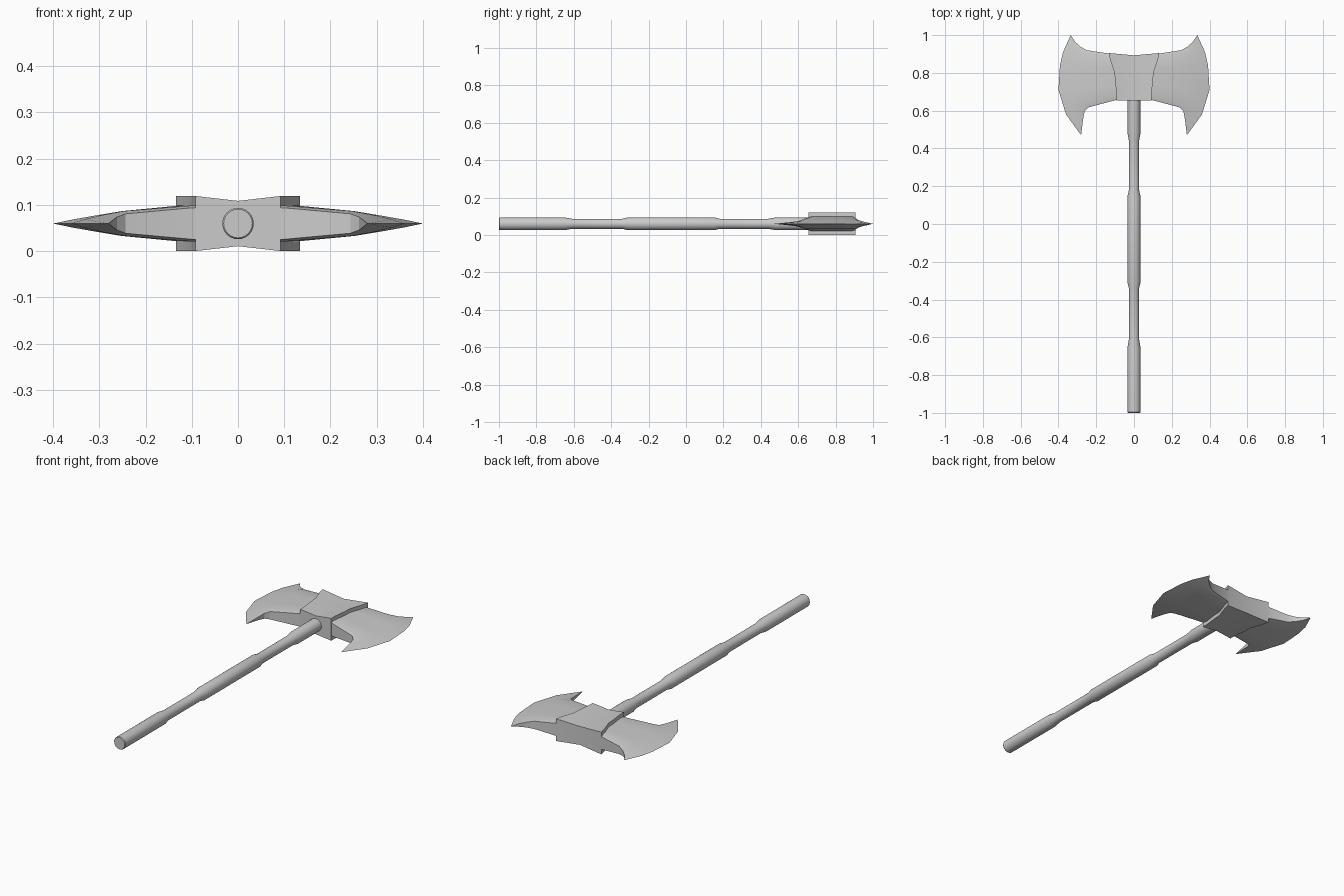
import bpy, bmesh, math

if "Cube" in bpy.data.objects:
    bpy.data.objects.remove(bpy.data.objects["Cube"])

Z = 0.0595  # mid-plane height of the whole axe


def finish(name, bm, mirror):
    mesh = bpy.data.meshes.new(name)
    bmesh.ops.remove_doubles(bm, verts=bm.verts, dist=1e-5)
    bm.to_mesh(mesh)
    bm.free()
    ob = bpy.data.objects.new(name, mesh)
    ob.location.z = Z
    bpy.context.collection.objects.link(ob)
    bpy.ops.object.select_all(action='DESELECT')
    ob.select_set(True)
    bpy.context.view_layer.objects.active = ob
    if mirror:
        m = ob.modifiers.new("Mirror", 'MIRROR')
        m.use_axis = (True, False, True)
        m.merge_threshold = 1e-4
        bpy.ops.object.modifier_apply(modifier="Mirror")
    bpy.ops.object.shade_smooth_by_angle(angle=math.radians(30))
    return ob


def quarter_shell(name, columns):
    """Columns run outwards in x, points run from top to bottom in y.
    Each column gets wall points on the mid-plane, then is mirrored in x and z."""
    bm = bmesh.new()
    grid = []
    for col in columns:
        pts = [(*col[0][:2], 0)] + col + [(*col[-1][:2], 0)]
        grid.append([bm.verts.new(p) for p in pts])
    for a, b in zip(grid, grid[1:]):
        for j in range(len(a) - 1):
            bm.faces.new((a[j], a[j + 1], b[j + 1], b[j]))
    return finish(name, bm, True)


# Twin blades: outline columns with (face half thickness, rim half thickness)
outlines = [
    (0.042, 0.036, [(0, .888), (0, .872), (0, .82), (0, .74), (0, .68), (0, .660)]),
    (0.039, 0.034, [(.13, .902), (.125, .886), (.11, .82), (.10, .74), (.10, .675), (.10, .655)]),
    (0.027, 0.021, [(.25, .920), (.25, .902), (.25, .83), (.25, .72), (.247, .64), (.243, .617)]),
    (0.018, 0.014, [(.285, .940), (.300, .905), (.305, .84), (.305, .72), (.295, .63), (.262, .597)]),
    (0.009, 0.008, [(.312, .965), (.342, .908), (.354, .84), (.356, .715), (.332, .60), (.270, .55)]),
    (0.0, 0.0, [(.335, 1.0), (.376, .91), (.392, .84), (.40, .71), (.36, .58), (.28, .47)]),
]
quarter_shell("blades", [
    [(x, y, rim if k in (0, 5) else face) for k, (x, y) in enumerate(pts)]
    for face, rim, pts in outlines])

# Collar: flared block around the middle of the head
edge = [(.134, .905, .893), (.125, .865, .86), (.103, .80, .80),
        (.100, .75, .75), (.092, .69, .69), (.092, .655, .655)]
centre = [(0, yc, .049) for _, _, yc in edge]
side = [(x, y, .0595) for x, y, _ in edge]
quarter_shell("collar", [centre, side, [(x, y, 0) for x, y, _ in side]])

# Handle: lathed profile along y
profile = [(-1, 0), (-1, .031), (-.996, .034), (-.65, .034), (-.61, .027),
           (-.34, .027), (-.31, .034), (.15, .034), (.18, .027),
           (.44, .027), (.48, .034), (.80, .034), (.80, 0)]
bm = bmesh.new()
verts = [bm.verts.new((r, y, 0)) for y, r in profile]
edges = [bm.edges.new(p) for p in zip(verts, verts[1:])]
bmesh.ops.spin(bm, geom=verts + edges, cent=(0, 0, 0), axis=(0, 1, 0),
               angle=math.tau, steps=24)
bmesh.ops.remove_doubles(bm, verts=bm.verts, dist=1e-5)
bmesh.ops.recalc_face_normals(bm, faces=bm.faces)
finish("handle", bm, False)
